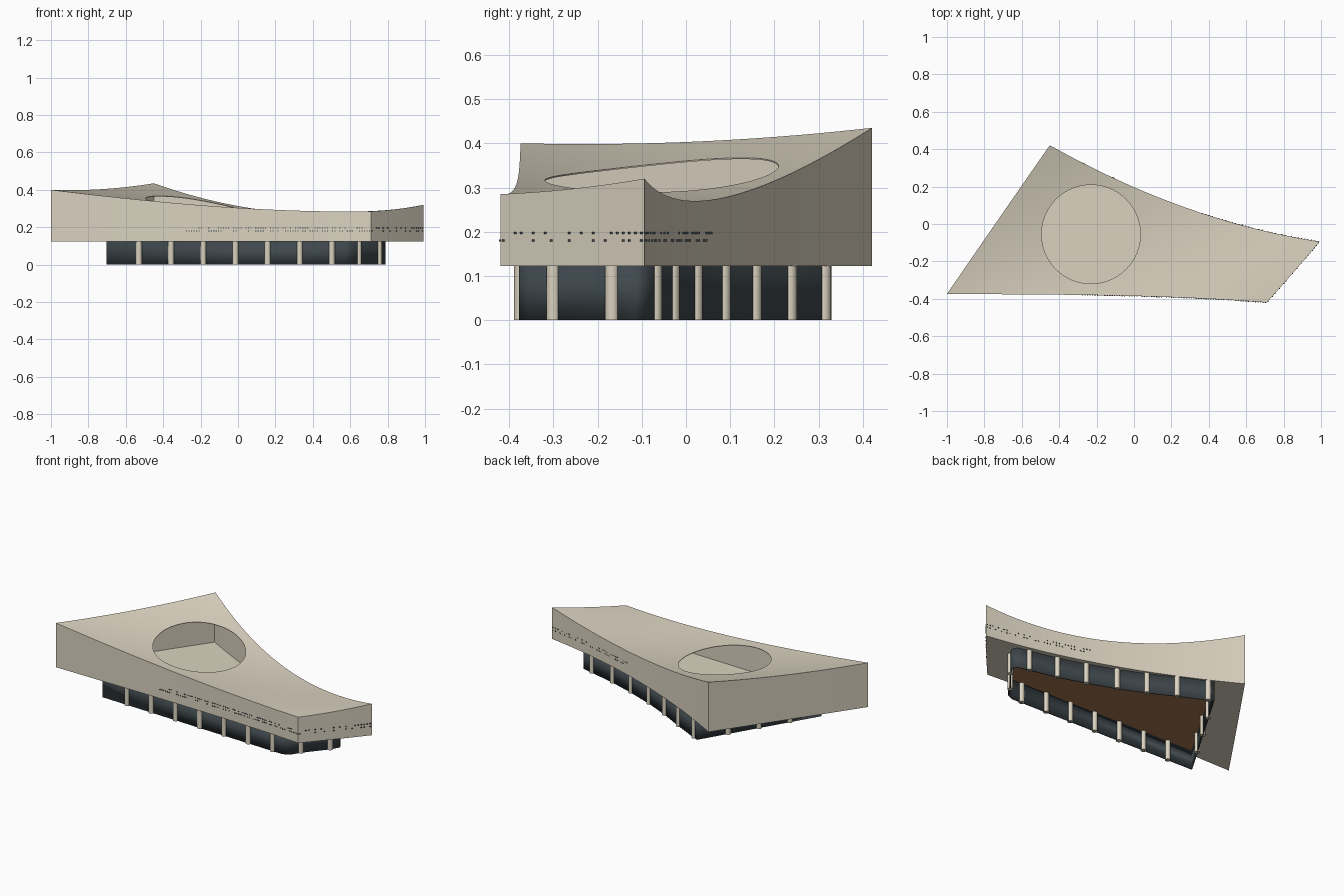
import bpy, bmesh, random
from mathutils import Matrix, Vector

cube = bpy.data.objects.get("Cube")
if cube:
    bpy.data.objects.remove(cube, do_unlink=True)
random.seed(4)
SOFFIT = .123


def material(name, rgb):
    m = bpy.data.materials.new(name)
    m.use_nodes = True
    m.diffuse_color = (*rgb, 1)
    bsdf = m.node_tree.nodes["Principled BSDF"]
    bsdf.inputs["Base Color"].default_value = (*rgb, 1)
    bsdf.inputs["Roughness"].default_value = 0.8
    return m


STONE = material("warm stone", (0.71, 0.65, 0.53))
GLASS = material("dark glass", (0.05, 0.065, 0.075))
WOOD = material("brown wood", (0.36, 0.18, 0.075))


def make(name, bm, mat):
    bmesh.ops.recalc_face_normals(bm, faces=bm.faces)
    mesh = bpy.data.meshes.new(name)
    bm.to_mesh(mesh)
    bm.free()
    ob = bpy.data.objects.new(name, mesh)
    bpy.context.collection.objects.link(ob)
    mesh.materials.append(mat)
    return ob


def activate(ob):
    bpy.ops.object.select_all(action="DESELECT")
    ob.select_set(True)
    bpy.context.view_layer.objects.active = ob


def smooth(ob):
    activate(ob)
    bpy.ops.object.shade_smooth_by_angle(angle=0.5)


def cut(ob, cutter):
    mod = ob.modifiers.new("cut", "BOOLEAN")
    mod.operation = "DIFFERENCE"
    mod.solver = "EXACT"
    mod.object = cutter
    activate(ob)
    bpy.ops.object.modifier_apply(modifier=mod.name)
    bpy.data.objects.remove(cutter, do_unlink=True)


# Roof edge curves, each passing smoothly through a few points
def edge(points, axis):
    pts = [Vector(p) for p in points]
    nodes = [(p[axis] - pts[0][axis]) / (pts[-1][axis] - pts[0][axis]) for p in pts]

    def at(t):
        total = Vector()
        for i, p in enumerate(pts):
            w = 1
            for j, n in enumerate(nodes):
                if i != j:
                    w *= (t - n) / (nodes[i] - n)
            total += p * w
        return total
    return at


A, B = (-1, -.374, .40), (.71, -.42, .285)
C, D = (.993, -.094, .32), (-.45, .421, .435)
front = edge([A, (-.4, -.378, .335), (.1, -.388, .298), B], 0)
back = edge([D, (.27, .09, .278), C], 0)
left = edge([A, (-.725, .025, .404), D], 1)
right = edge([B, (.86, -.25, .298), C], 1)


def roof_point(u, v):
    ruled = front(u) * (1 - v) + back(u) * v + left(v) * (1 - u) + right(v) * u
    corners = (front(0) * (1 - u) + front(1) * u) * (1 - v) + (back(0) * (1 - u) + back(1) * u) * v
    return ruled - corners


def block(name, inset, bottom, drop=0, n=32, m=20):
    """Solid with the roof's outline and curved top."""
    bm = bmesh.new()
    iu, iv = inset
    grids = ([], [])
    for i in range(n + 1):
        rows = ([], [])
        for j in range(m + 1):
            p = roof_point(iu + (1 - 2 * iu) * i / n, iv + (1 - 2 * iv) * j / m)
            rows[0].append(bm.verts.new((p.x, p.y, p.z - drop)))
            rows[1].append(bm.verts.new((p.x, p.y, bottom)))
        grids[0].append(rows[0])
        grids[1].append(rows[1])
    for g in grids:
        for i in range(n):
            for j in range(m):
                bm.faces.new((g[i][j], g[i + 1][j], g[i + 1][j + 1], g[i][j + 1]))
    rim = [(i, 0) for i in range(n)] + [(n, j) for j in range(m)]
    rim += [(i, m) for i in range(n, 0, -1)] + [(0, j) for j in range(m, 0, -1)]
    for (a, b), (c, d) in zip(rim, rim[1:] + rim[:1]):
        bm.faces.new((grids[0][a][b], grids[0][c][d], grids[1][c][d], grids[1][a][b]))
    return make(name, bm, STONE)


def cylinder(name, x, y, radius, z0, z1, sides):
    bm = bmesh.new()
    bmesh.ops.create_cone(bm, cap_ends=True, segments=sides, radius1=radius,
                          radius2=radius, depth=z1 - z0)
    bmesh.ops.translate(bm, verts=bm.verts, vec=(x, y, (z0 + z1) / 2))
    return make(name, bm, STONE)


# Thin hollow upper storey with a floor and a round roof opening
shell = block("roof_shell", (0, 0), SOFFIT)
cut(shell, block("void", (.003, .008), SOFFIT + .004, drop=.003))
cut(shell, cylinder("opening", -.23, -.055, .264, .2, .6, 96))
smooth(shell)

# Ground floor outline and column positions
back_cols = [(.70, -.07), (.53, -.03), (.365, .022), (.195, .085),
             (.037, .155), (-.115, .235), (-.275, .312)]
near_left, far_left = Vector((-.70, -.335)), Vector((-.305, .326))
near_right = Vector((.57, -.375))
outline = [near_left, near_right, (.61, -.355), (.645, -.30), (.755, -.167),
           (.785, -.115), (.77, -.088)] + back_cols + [far_left]

# Glass wall ring
bm = bmesh.new()
low = [bm.verts.new((p[0], p[1], 0)) for p in outline]
high = [bm.verts.new((p[0], p[1], SOFFIT)) for p in outline]
for i in range(len(outline)):
    k = (i + 1) % len(outline)
    bm.faces.new((low[i], low[k], high[k], high[i]))
glass = make("glass_wall", bm, GLASS)
solid = glass.modifiers.new("thickness", "SOLIDIFY")
solid.thickness = .006
solid.offset = 0
smooth(glass)

# Wooden ceiling plate inside the glass ring
bm = bmesh.new()
base = bm.faces.new([bm.verts.new((p[0], p[1], SOFFIT - .003)) for p in outline])
ext = bmesh.ops.extrude_face_region(bm, geom=[base])
bmesh.ops.translate(bm, vec=(0, 0, .003),
                    verts=[g for g in ext["geom"] if isinstance(g, bmesh.types.BMVert)])
make("wood_ceiling", bm, WOOD)

# Round columns along the glass
columns = [near_left.lerp(near_right, (.17 + .172 * i) / 1.27) for i in range(7)]
columns += [(.645, -.30), (.755, -.167)] + back_cols
columns += [far_left.lerp(near_left, i / 4) for i in range(1, 4)]
for i, p in enumerate(columns):
    smooth(cylinder(f"column_{i + 1}", p[0], p[1], .016, 0, SOFFIT, 16))

# Two rows of tiny dark specks around the narrow end of the facade
bm = bmesh.new()
for curve, start, end, count in ((front, .42, 1, 75), (right, 0, 1, 24), (back, .56, 1, 36)):
    for z in (.18, .197):
        for i in range(count):
            if random.random() < .6:
                p = curve(start + (end - start) * (i + .5) / count)
                place = Matrix.Translation((p.x, p.y, z)) @ Matrix.Diagonal((.006, .006, .005, 1))
                bmesh.ops.create_cube(bm, size=1, matrix=place)
make("facade_specks", bm, GLASS)
